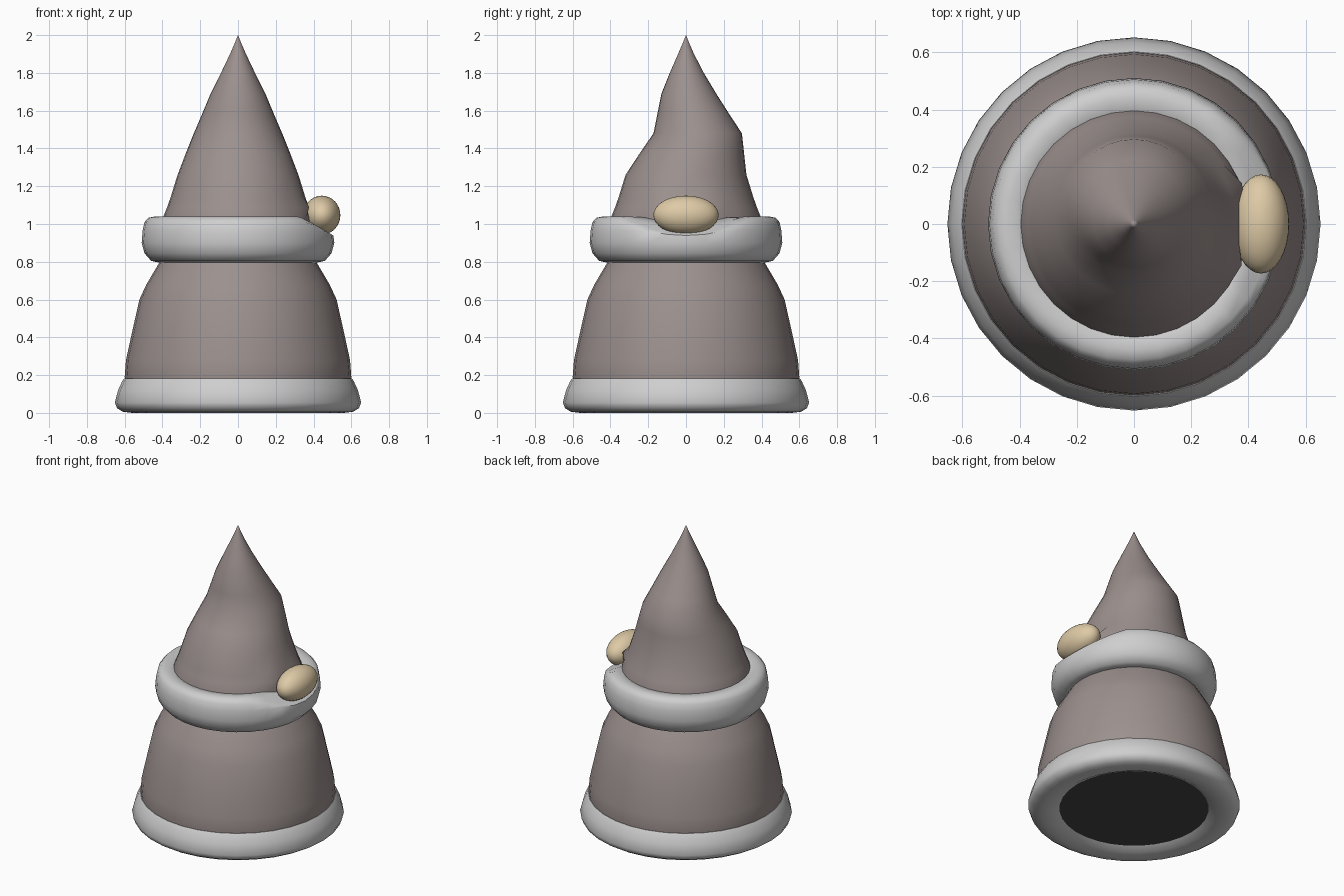
import bpy, bmesh, math
from mathutils import Matrix

if "Cube" in bpy.data.objects:
    bpy.data.objects.remove(bpy.data.objects["Cube"])

SEG = 32


def material(name, rgb):
    m = bpy.data.materials.new(name)
    m.diffuse_color = (*rgb, 1)
    m.use_nodes = True
    m.node_tree.nodes["Principled BSDF"].inputs["Base Color"].default_value = m.diffuse_color
    return m


cloth = material("dusty brown cloth", (0.33, 0.28, 0.27))
fur = material("light grey trim", (0.62, 0.62, 0.62))
skin = material("pale skin", (0.73, 0.59, 0.38))
dark = material("dark underside", (0.06, 0.06, 0.06))


def finish(name, bm, mat, angle=50):
    bmesh.ops.recalc_face_normals(bm, faces=bm.faces)
    me = bpy.data.meshes.new(name)
    bm.to_mesh(me)
    bm.free()
    me.materials.append(mat)
    ob = bpy.data.objects.new(name, me)
    bpy.context.collection.objects.link(ob)
    bpy.ops.object.select_all(action='DESELECT')
    ob.select_set(True)
    bpy.context.view_layer.objects.active = ob
    bpy.ops.object.shade_smooth_by_angle(angle=math.radians(angle))
    return ob


def lathe(name, profile, mat, closed=False, deform=None, angle=50):
    """Revolve (radius, z, y_offset) rings around z."""
    bm = bmesh.new()
    rings = []
    for p in profile:
        r, z = p[0], p[1]
        oy = p[2] if len(p) > 2 else 0
        if r == 0:
            rings.append([bm.verts.new((0, oy, z))] * SEG)
        else:
            rings.append([bm.verts.new((r * math.cos(math.tau * i / SEG),
                                        r * math.sin(math.tau * i / SEG) + oy, z))
                          for i in range(SEG)])
    pairs = list(zip(rings, rings[1:]))
    if closed:
        pairs.append((rings[-1], rings[0]))
    for a, b in pairs:
        for i in range(SEG):
            j = (i + 1) % SEG
            bm.faces.new(dict.fromkeys((a[i], a[j], b[j], b[i])))
    if deform:
        for v in bm.verts:
            deform(v.co)
    return finish(name, bm, mat, angle)


# Robe
lathe("robe", [(0.59, 0.12), (0.60, 0.19), (0.593, 0.28), (0.558, 0.44), (0.522, 0.60),
               (0.485, 0.68), (0.42, 0.79), (0.37, 0.86)], cloth)

# Hem trim and the dark underside inside it
lathe("hem_trim", [(0.46, 0.03), (0.50, 0.008), (0.56, 0.0), (0.61, 0.006), (0.64, 0.025),
                   (0.652, 0.055), (0.635, 0.12), (0.612, 0.17), (0.602, 0.183),
                   (0.57, 0.18), (0.50, 0.10)], fur, closed=True)
lathe("underside", [(0, 0.03), (0.48, 0.03)], dark)


# Hat brim, pressed down where the nose rests
def press(co):
    if co.x > 0.34:
        co.z = min(co.z, 1.035 - 0.58 * (co.x - 0.34))


lathe("hat_brim", [(0.37, 0.82), (0.415, 0.795), (0.46, 0.805), (0.495, 0.845), (0.51, 0.90),
                   (0.505, 0.965), (0.495, 1.01), (0.475, 1.033), (0.44, 1.04),
                   (0.395, 1.035), (0.36, 1.01)], fur, closed=True, deform=press)


# Crooked hat, with small folds either side of the nose
def fold(co):
    if co.x > 0 and 1.05 < co.z < 1.13 and 0.1 < abs(co.y) < 0.2:
        co.x += 0.03


lathe("hat", [(0.40, 1.0), (0.395, 1.04), (0.375, 1.09), (0.357, 1.14), (0.32, 1.26),
              (0.278, 1.37, 0.03), (0.234, 1.48, 0.062), (0.189, 1.585, 0.038),
              (0.145, 1.69, 0.015), (0.09, 1.80, 0.004), (0.04, 1.905), (0.014, 1.965),
              (0, 2.0)], cloth, deform=fold, angle=80)

# Nose
bm = bmesh.new()
bmesh.ops.create_uvsphere(bm, u_segments=32, v_segments=16, radius=1,
                          matrix=Matrix.Translation((0.444, 0, 1.047))
                          @ Matrix.Diagonal((0.098, 0.173, 0.103, 1)))
finish("nose", bm, skin)
